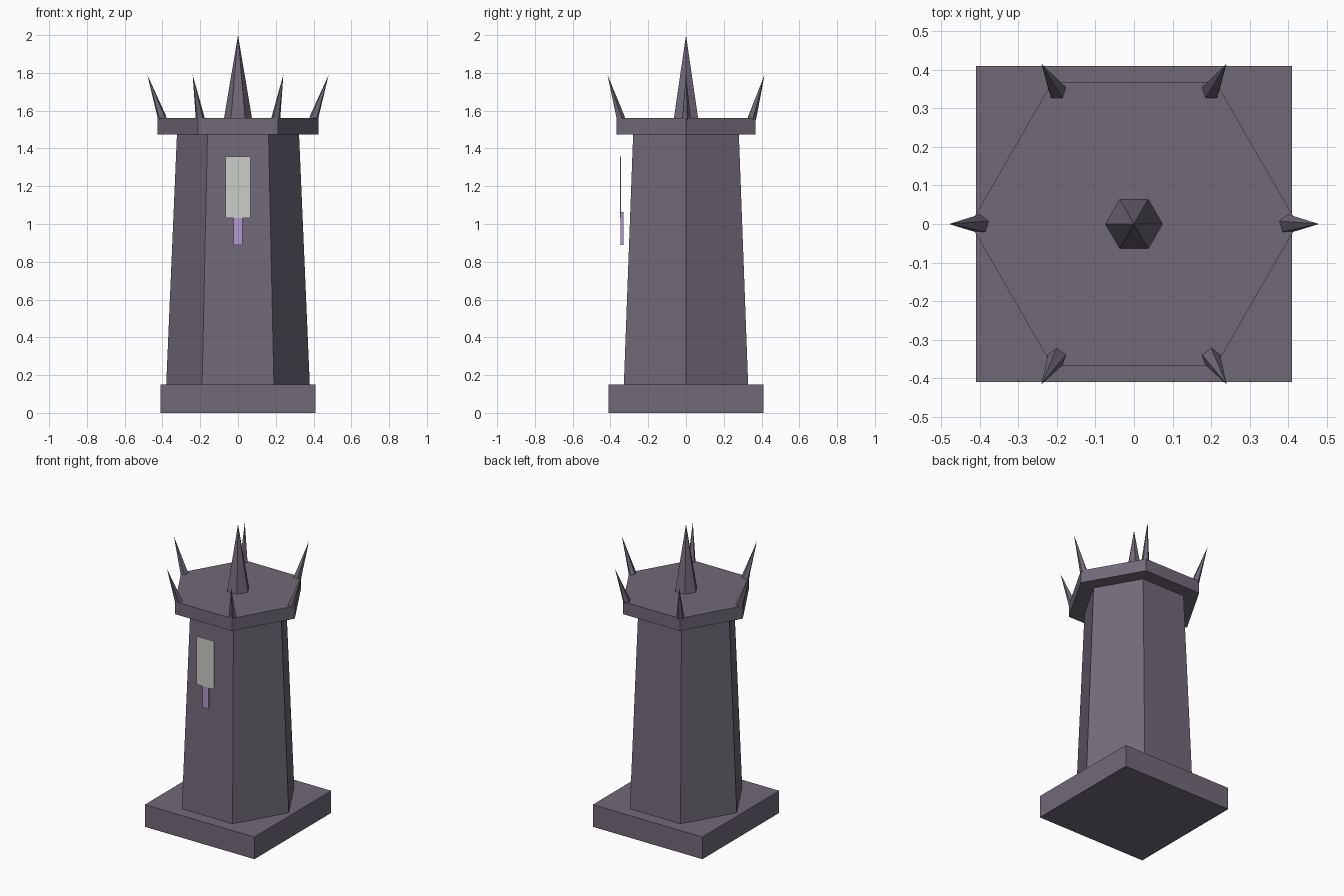
import bpy
import bmesh
import math
from mathutils import Vector

if "Cube" in bpy.data.objects:
    bpy.data.objects.remove(bpy.data.objects["Cube"])


def material(name, rgb):
    m = bpy.data.materials.new(name)
    m.diffuse_color = (*rgb, 1)
    m.use_nodes = True
    m.node_tree.nodes["Principled BSDF"].inputs["Base Color"].default_value = m.diffuse_color
    return m


stone = material("dark purple stone", (0.165, 0.143, 0.187))
pale = material("pale cloth", (0.60, 0.61, 0.58))
violet = material("violet", (0.45, 0.31, 0.62))


def add_object(name, bm, mat):
    bmesh.ops.recalc_face_normals(bm, faces=bm.faces)
    mesh = bpy.data.meshes.new(name)
    bm.to_mesh(mesh)
    bm.free()
    mesh.materials.append(mat)
    ob = bpy.data.objects.new(name, mesh)
    bpy.context.collection.objects.link(ob)
    return ob


def box(name, lo, hi, mat):
    bm = bmesh.new()
    bmesh.ops.create_cube(bm, size=1)
    for v in bm.verts:
        v.co = [(a + b) / 2 + c * (b - a) for a, b, c in zip(lo, hi, v.co)]
    return add_object(name, bm, mat)


def taper(name, sides, r0, r1, start, end, turn, mat):
    """Prism, frustum or (r1 = 0) spike from start to end."""
    start, end = Vector(start), Vector(end)
    axis = end - start
    rot = Vector((0, 0, 1)).rotation_difference(axis)
    bm = bmesh.new()

    def ring(r, z):
        return [bm.verts.new(start + rot @ Vector((
            r * math.cos(turn + math.tau * i / sides),
            r * math.sin(turn + math.tau * i / sides), z))) for i in range(sides)]

    low = ring(r0, 0)
    bm.faces.new(low)
    if r1:
        high = ring(r1, axis.length)
        bm.faces.new(high)
    else:
        high = [bm.verts.new(end)] * sides
    for i in range(sides):
        j = (i + 1) % sides
        bm.faces.new([low[i], low[j], high[j]] + ([high[i]] if r1 else []))
    return add_object(name, bm, mat)


# Square base, hexagonal shaft and cap
box("base", (-0.41, -0.41, 0), (0.41, 0.41, 0.15), stone)
taper("shaft", 6, 0.38, 0.323, (0, 0, 0.15), (0, 0, 1.48), 0, stone)
taper("cap", 6, 0.425, 0.425, (0, 0, 1.475), (0, 0, 1.56), 0, stone)

# Central spire and a crown of outward-leaning spikes
taper("spire", 6, 0.074, 0, (0, 0, 1.56), (0, 0, 2.0), 0, stone)
for i in range(6):
    c, s = math.cos(i * math.pi / 3), math.sin(i * math.pi / 3)
    taper(f"crown_spike_{i + 1}", 5, 0.025, 0, (0.4 * c, 0.4 * s, 1.557),
          (0.48 * c, 0.48 * s, 1.79), math.pi / 2, stone)

# Hanging banner with its tail, floating in front of the shaft
box("banner", (-0.066, -0.349, 1.032), (0.066, -0.344, 1.358), pale)
box("banner_tail", (-0.023, -0.348, 0.89), (0.023, -0.332, 1.063), violet)
